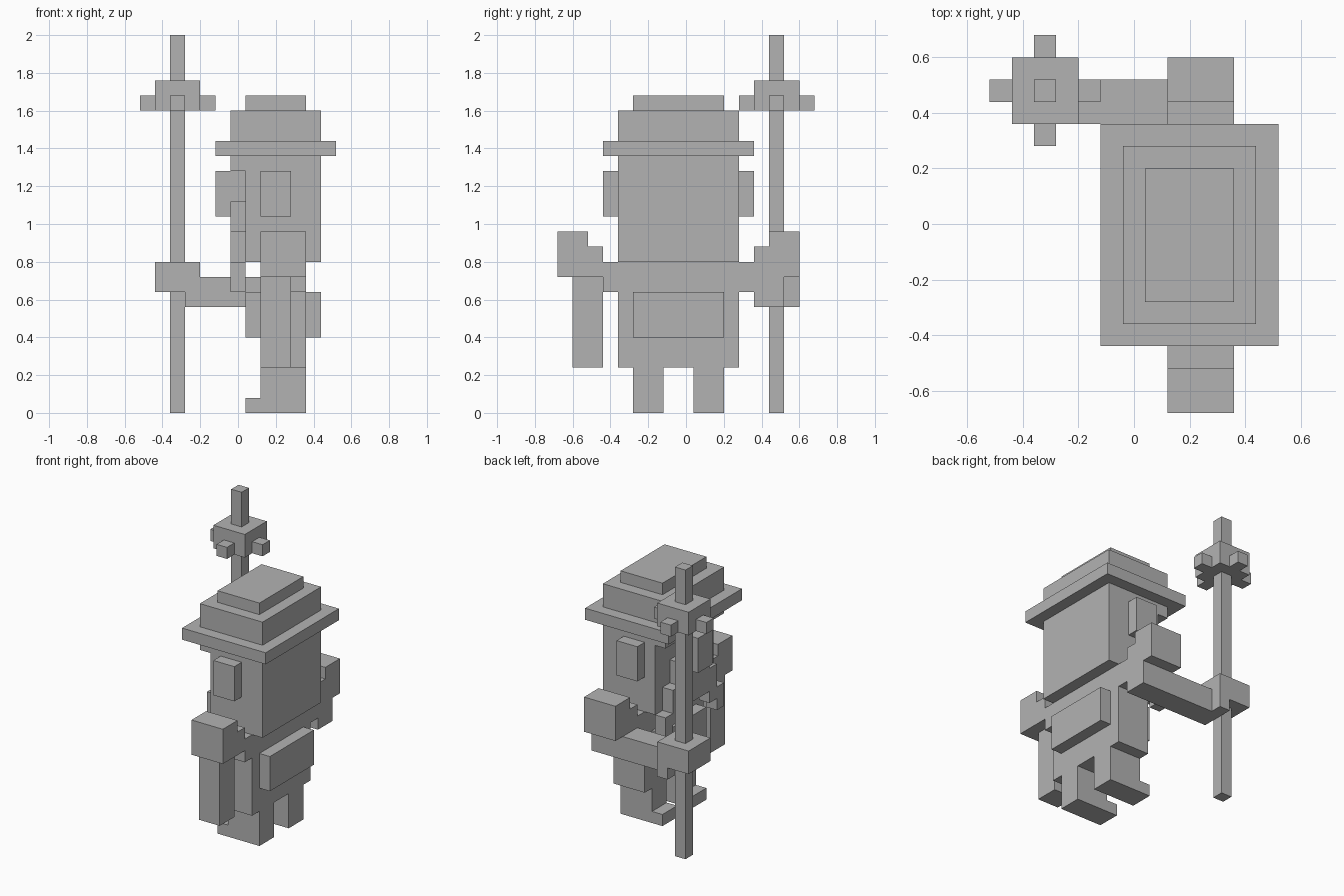
import bpy
import bmesh
from mathutils import Vector

cube = bpy.data.objects.get("Cube")
if cube:
    bpy.data.objects.remove(cube, do_unlink=True)

GREY = (0.45, 0.45, 0.45, 1.0)
grey = bpy.data.materials.new("plain_grey")
grey.use_nodes = True
grey.diffuse_color = GREY
grey.node_tree.nodes["Principled BSDF"].inputs["Base Color"].default_value = GREY

MID_Y = -0.04  # symmetry plane of the figure, which looks toward -x


def part(name, *boxes):
    """One object made of boxes, each given as x, y and z ranges."""
    bm = bmesh.new()
    for ranges in boxes:
        lo, hi = (Vector(c) for c in zip(*ranges))
        for v in bmesh.ops.create_cube(bm, size=1)["verts"]:
            v.co = (lo + hi) / 2 + v.co * (hi - lo)
    mesh = bpy.data.meshes.new(name)
    bm.to_mesh(mesh)
    bm.free()
    mesh.materials.append(grey)
    obj = bpy.data.objects.new(name, mesh)
    bpy.context.scene.collection.objects.link(obj)
    return obj


def pair(name, *boxes):
    """A part on the +y side and its mirror image on the -y side."""
    part(name + "_a", *boxes)
    part(name + "_b", *[(x, (2 * MID_Y - y[1], 2 * MID_Y - y[0]), z) for x, y, z in boxes])


# Torso, belly and backpack
BODY_X = (0.12, 0.36)
part("torso", (BODY_X, (-0.36, 0.28), (0.24, 0.80)))
part("belly", ((0.04, 0.12), (-0.28, 0.20), (0.40, 0.64)))
part("backpack", ((0.36, 0.44), (-0.28, 0.20), (0.40, 0.64)))

# Legs with feet
pair("leg", (BODY_X, (0.04, 0.20), (0.08, 0.24)),
     ((0.04, 0.36), (0.04, 0.20), (0, 0.08)))

# Head, forehead, ears and nose
FACE_X = (-0.04, 0.04)
part("head", ((0.04, 0.44), (-0.36, 0.28), (0.80, 1.36)))
part("forehead", (FACE_X, (-0.36, 0.28), (1.28, 1.36)))
pair("ear", ((0.12, 0.28), (0.28, 0.36), (1.04, 1.28)))
part("nose", ((-0.12, 0.04), (-0.12, 0.04), (1.04, 1.28)))

# Drooping moustache, stepping down to each side
part("moustache_middle", (FACE_X, (-0.20, 0.12), (0.80, 1.12)))
pair("moustache_side", (FACE_X, (0.12, 0.20), (0.72, 0.96)))
pair("moustache_tip", (FACE_X, (0.20, 0.28), (0.64, 0.80)))

# Stepped hat
part("hat_brim", ((-0.12, 0.52), (-0.44, 0.36), (1.36, 1.44)))
part("hat_crown", ((-0.04, 0.44), (-0.36, 0.28), (1.44, 1.60)))
part("hat_top", ((0.04, 0.36), (-0.28, 0.20), (1.60, 1.68)))

# Stepped shoulders
pair("shoulder", (BODY_X, (0.28, 0.36), (0.64, 0.80)),
     (BODY_X, (0.36, 0.44), (0.72, 0.88)),
     (BODY_X, (0.44, 0.60), (0.72, 0.96)))

# Hanging arm, reaching arm and the hand around the staff
part("hanging_arm", ((0.12, 0.28), (-0.60, -0.44), (0.24, 0.72)))
part("reaching_arm", ((-0.28, 0.36), (0.36, 0.52), (0.56, 0.72)))
part("hand", ((-0.44, -0.20), (0.36, 0.60), (0.64, 0.80)),
     ((-0.28, -0.20), (0.36, 0.60), (0.56, 0.64)))

# Staff with a block head and four prongs
STAFF_X, STAFF_Y = (-0.36, -0.28), (0.44, 0.52)
part("staff", (STAFF_X, STAFF_Y, (0, 2)))
part("staff_head", ((-0.44, -0.20), (0.36, 0.60), (1.60, 1.76)))
part("staff_prongs", ((-0.52, -0.12), STAFF_Y, (1.60, 1.68)),
     (STAFF_X, (0.28, 0.68), (1.60, 1.68)))
